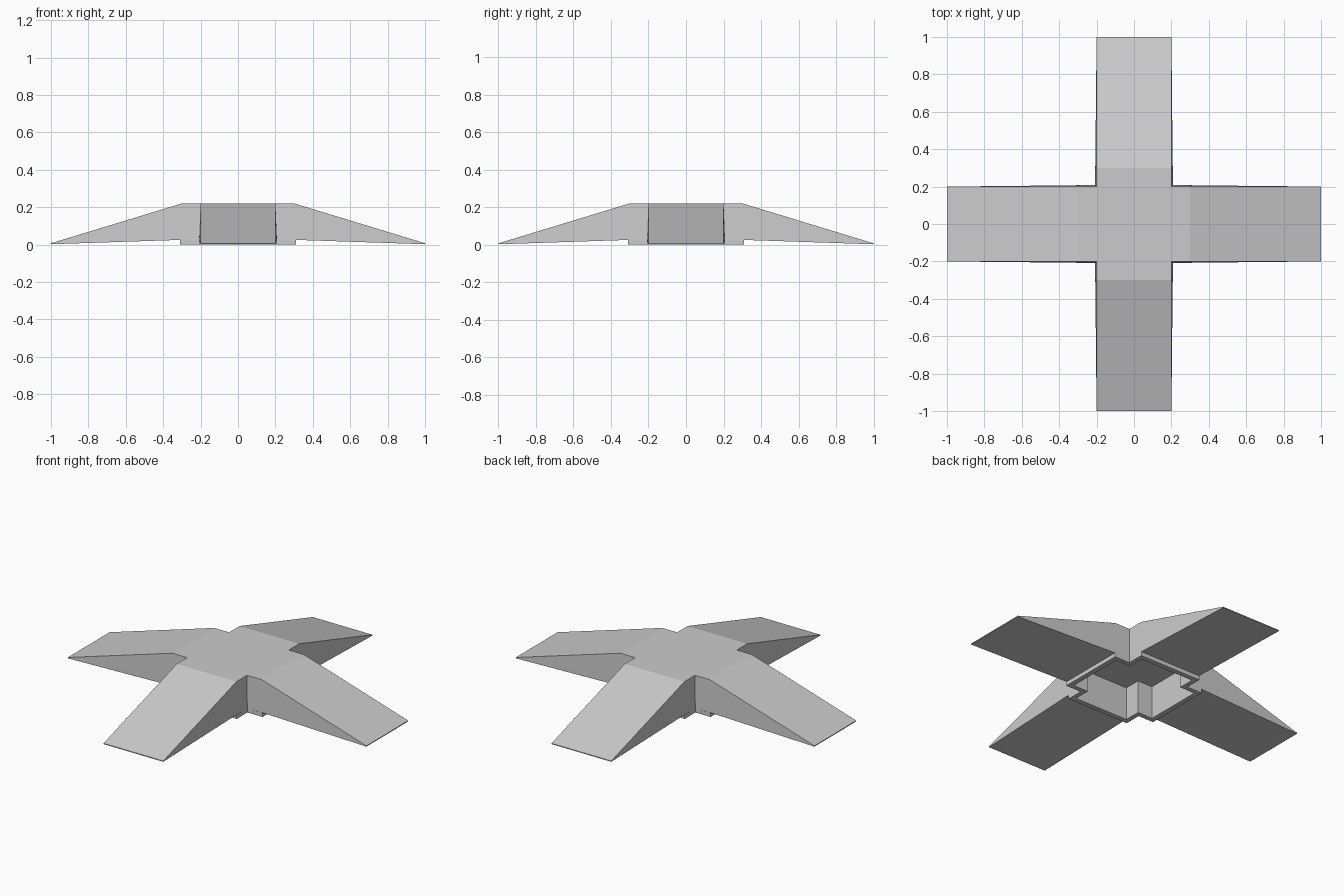
import bpy, bmesh
from mathutils import Matrix
from math import pi

if "Cube" in bpy.data.objects:
    bpy.data.objects.remove(bpy.data.objects["Cube"])


def finish(bm, name):
    bmesh.ops.remove_doubles(bm, verts=bm.verts, dist=0.0005)
    bmesh.ops.recalc_face_normals(bm, faces=bm.faces)
    mesh = bpy.data.meshes.new(name)
    bm.to_mesh(mesh)
    bm.free()
    obj = bpy.data.objects.new(name, mesh)
    bpy.context.collection.objects.link(obj)
    return obj


def plus_outline(bm, reach, half, z):
    pts = []
    for k in range(4):
        rot = Matrix.Rotation(k * pi / 2, 3, 'Z')
        for p in ((reach, -half, z), (reach, half, z), (half, half, z)):
            co = rot @ Matrix.Identity(3) @ bm_vec(p)
            pts.append(bm.verts.new(co))
    return pts


def bm_vec(p):
    return Matrix.Translation(p).to_translation()


def bridge(bm, a, b):
    for i in range(len(a)):
        j = (i + 1) % len(a)
        bm.faces.new((a[i], a[j], b[j], b[i]))


# Four sloping arms joined by a flat square top
bm = bmesh.new()
# reach at top, reach at bottom, top z, bottom z, bottom half width
stations = [(0.2, 0.208, 0.22, 0.025, 0.208),
            (0.3, 0.31, 0.22, 0.025, 0.207),
            (1.0, 1.0, 0.007, 0.002, 0.2)]
for k in range(4):
    rot = Matrix.Rotation(k * pi / 2, 3, 'Z')
    rings = []
    for rt, rb, zt, zb, hw in stations:
        pts = [(rt, -0.2, zt), (rt, 0.2, zt), (rb, hw, zb), (rb, -hw, zb)]
        rings.append([bm.verts.new(rot @ bm_vec(p)) for p in pts])
    for s in range(2):
        a, b = rings[s], rings[s + 1]
        for i in range(4):
            if s == 0 and i == 2:      # open to the hollow
                continue
            j = (i + 1) % 4
            bm.faces.new((a[i], a[j], b[j], b[i]))
    bm.faces.new(rings[2])
bm.faces.new([bm.verts.new(p) for p in
              ((-0.2, -0.2, 0.22), (0.2, -0.2, 0.22), (0.2, 0.2, 0.22), (-0.2, 0.2, 0.22))])
finish(bm, "cross_roof")

# Plus-shaped rim below, with the hollow rising inside it
bm = bmesh.new()
outer_top = plus_outline(bm, 0.31, 0.208, 0.025)
outer_low = plus_outline(bm, 0.31, 0.208, 0.0)
inner_low = plus_outline(bm, 0.28, 0.18, 0.0)
inner_top = plus_outline(bm, 0.28, 0.18, 0.2)
bridge(bm, outer_top, outer_low)
bridge(bm, outer_low, inner_low)
bridge(bm, inner_low, inner_top)
bm.faces.new(inner_top)
finish(bm, "socket_rim")
